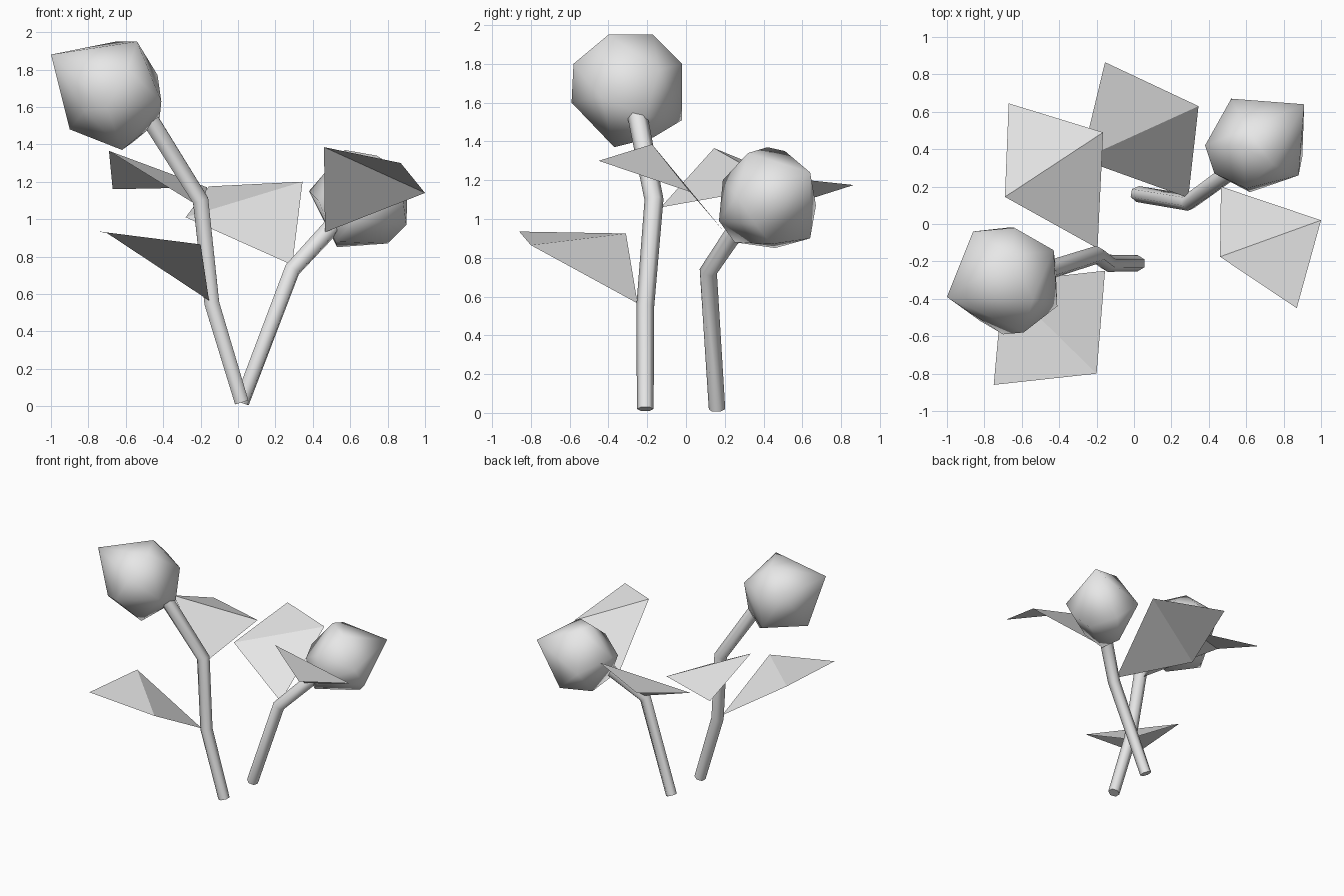
import bpy
import bmesh

default_cube = bpy.data.objects.get("Cube")
if default_cube:
    bpy.data.objects.remove(default_cube, do_unlink=True)

# One plain grey for the whole plant
grey = bpy.data.materials.new("plain_grey")
grey.use_nodes = True
colour = (0.8, 0.8, 0.8, 1)
grey.diffuse_color = colour
for node in grey.node_tree.nodes:
    if node.type == 'BSDF_PRINCIPLED':
        node.inputs["Base Color"].default_value = colour


def add_object(name, mesh, smooth):
    """Link a mesh as a named part with the shared material."""
    mesh.name = name
    mesh.materials.clear()
    mesh.materials.append(grey)
    for face in mesh.polygons:
        face.use_smooth = smooth
        face.material_index = 0
    part = bpy.data.objects.new(name, mesh)
    bpy.context.collection.objects.link(part)
    return part


def add_stem(name, path):
    """Six-sided tube that thickens slightly towards the bud."""
    curve = bpy.data.curves.new(name + "_path", 'CURVE')
    curve.dimensions = '3D'
    curve.bevel_depth = 0.043
    curve.bevel_resolution = 1
    curve.use_fill_caps = True
    spline = curve.splines.new('POLY')
    spline.points.add(len(path) - 1)
    for index, (point, position) in enumerate(zip(spline.points, path)):
        point.co = (*position, 1)
        point.radius = 1 + 0.07 * index
    helper = bpy.data.objects.new(name + "_helper", curve)
    bpy.context.collection.objects.link(helper)
    graph = bpy.context.evaluated_depsgraph_get()
    mesh = bpy.data.meshes.new_from_object(helper.evaluated_get(graph))
    bpy.data.objects.remove(helper, do_unlink=True)
    part = add_object(name, mesh, True)
    bpy.ops.object.select_all(action='DESELECT')
    part.select_set(True)
    bpy.context.view_layer.objects.active = part
    bpy.ops.object.shade_smooth_by_angle(angle=1.2)


def add_bud(name, corners):
    """Closed, faceted bud wrapped around its outer corners."""
    mesh = bpy.data.meshes.new(name)
    bm = bmesh.new()
    for corner in corners:
        bm.verts.new(corner)
    hull = bmesh.ops.convex_hull(bm, input=bm.verts[:])
    inner = [v for v in hull["geom_interior"] if isinstance(v, bmesh.types.BMVert)]
    bmesh.ops.delete(bm, geom=inner, context='VERTS')
    bmesh.ops.recalc_face_normals(bm, faces=bm.faces[:])
    bm.to_mesh(mesh)
    bm.free()
    add_object(name, mesh, True)


def add_leaf(name, root, side, tip, other_side):
    """Paper-thin leaf folded across its two side corners."""
    mesh = bpy.data.meshes.new(name)
    bm = bmesh.new()
    a, b, c, d = [bm.verts.new(p) for p in (root, side, tip, other_side)]
    faces = [bm.faces.new((a, b, d)), bm.faces.new((b, c, d))]
    bm.normal_update()
    # Upper surface faces the sky
    if sum(face.normal.z for face in faces) < 0:
        bmesh.ops.reverse_faces(bm, faces=faces)
    bm.to_mesh(mesh)
    bm.free()
    add_object(name, mesh, False)


# Stems
add_stem("tall_stem", [(0.02, -0.21, 0.02), (-0.14, -0.21, 0.55),
                       (-0.2, -0.165, 1.1), (-0.5, -0.26, 1.58)])
add_stem("short_stem", [(0.02, 0.16, 0.02), (0.29, 0.115, 0.73),
                        (0.53, 0.29, 0.99)])

# Buds
add_bud("tall_bud", [
    (-1, -0.39, 1.88), (-0.54, -0.4, 1.95), (-0.65, -0.17, 1.95),
    (-0.43, -0.14, 1.77), (-0.9, -0.3, 1.48), (-0.62, -0.37, 1.37),
    (-0.55, -0.17, 1.42), (-0.68, -0.02, 1.51), (-0.86, -0.04, 1.81),
    (-0.64, -0.02, 1.8), (-0.7, -0.59, 1.6), (-0.59, -0.58, 1.8),
    (-0.41, -0.44, 1.63), (-0.42, -0.21, 1.53), (-0.82, -0.52, 1.58)])
add_bud("short_bud", [
    (0.91, 0.64, 1.24), (0.57, 0.42, 1.37), (0.74, 0.32, 1.34),
    (0.6, 0.51, 1.35), (0.43, 0.27, 1.1), (0.53, 0.46, 0.85),
    (0.8, 0.44, 0.87), (0.7, 0.64, 0.9), (0.38, 0.42, 1.15),
    (0.6, 0.19, 1.2), (0.62, 0.17, 0.99), (0.88, 0.26, 1.12),
    (0.9, 0.36, 0.97), (0.52, 0.67, 1.07), (0.52, 0.25, 0.88)])

# Leaves, each given from its root on the stem
add_leaf("tall_low_leaf", (-0.155, -0.25, 0.565), (-0.2, -0.8, 0.865),
         (-0.75, -0.86, 0.935), (-0.7, -0.31, 0.925))
add_leaf("tall_high_leaf", (-0.195, -0.13, 1.06), (-0.165, 0.49, 1.17),
         (-0.67, 0.645, 1.16), (-0.69, 0.145, 1.365))
add_leaf("short_back_leaf", (0.29, 0.14, 0.755), (0.345, 0.63, 1.2),
         (-0.155, 0.865, 1.175), (-0.28, 0.345, 1.01))
add_leaf("short_front_leaf", (0.465, 0.2, 0.93), (1, 0.02, 1.14),
         (0.87, -0.45, 1.3), (0.46, -0.175, 1.385))
